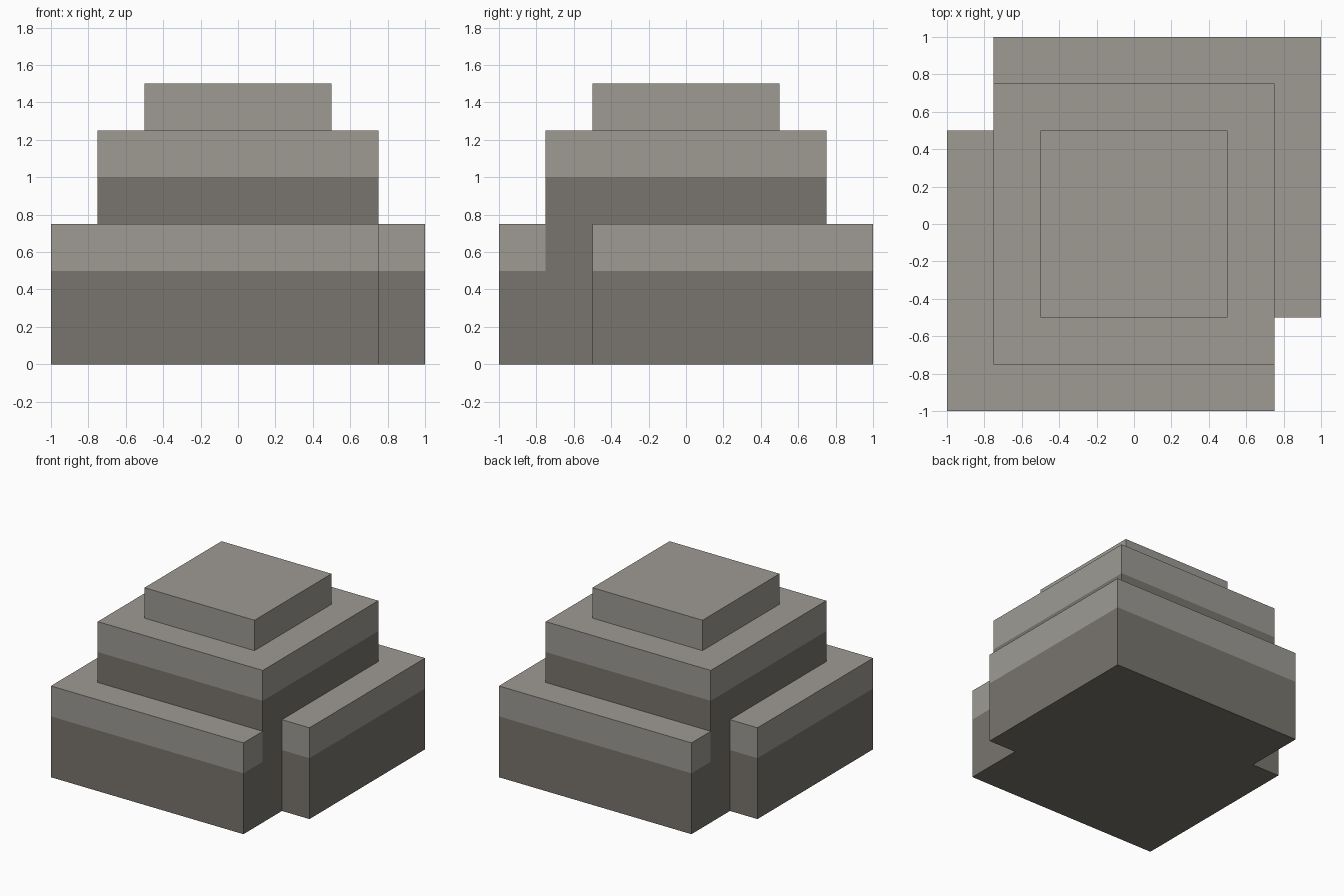
import bpy, bmesh

if "Cube" in bpy.data.objects:
    bpy.data.objects.remove(bpy.data.objects["Cube"])


def material(name, rgb):
    mat = bpy.data.materials.new(name)
    mat.diffuse_color = (*rgb, 1.0)
    mat.use_nodes = True
    mat.node_tree.nodes["Principled BSDF"].inputs["Base Color"].default_value = mat.diffuse_color
    return mat


DARK = material("dark_stone", (0.19, 0.178, 0.156))
LIGHT = material("light_stone", (0.342, 0.328, 0.296))


def prism(name, outline, bottom, bands):
    """Extrude an outline upward through (top height, material index) bands."""
    bm = bmesh.new()
    ring = [bm.verts.new((x, y, bottom)) for x, y in outline]
    n = len(ring)
    floor = bm.faces.new(ring[::-1])
    floor.material_index = bands[0][1]
    for top, index in bands:
        upper = [bm.verts.new((x, y, top)) for x, y in outline]
        for i in range(n):
            j = (i + 1) % n
            face = bm.faces.new((ring[i], ring[j], upper[j], upper[i]))
            face.material_index = index
        ring = upper
    bm.faces.new(ring).material_index = bands[-1][1]
    mesh = bpy.data.meshes.new(name)
    bm.to_mesh(mesh)
    bm.free()
    mesh.materials.append(DARK)
    mesh.materials.append(LIGHT)
    obj = bpy.data.objects.new(name, mesh)
    bpy.context.collection.objects.link(obj)
    return obj


def square(r):
    return [(-r, -r), (r, -r), (r, r), (-r, r)]


# Two L-shaped lower walls, the second turned half way round the first
corner = [(-1, -1), (0.75, -1), (0.75, -0.75),
          (-0.75, -0.75), (-0.75, 0.5), (-1, 0.5)]
for name, s in (("front_left_wall", 1), ("back_right_wall", -1)):
    prism(name, [(s * x, s * y) for x, y in corner], 0, [(0.5, 0), (0.75, 1)])

# Central block with a pale upper band
prism("central_block", square(0.75), 0, [(1.0, 0), (1.25, 1)])

# Small top slab
prism("top_slab", square(0.5), 1.25, [(1.5, 1)])
